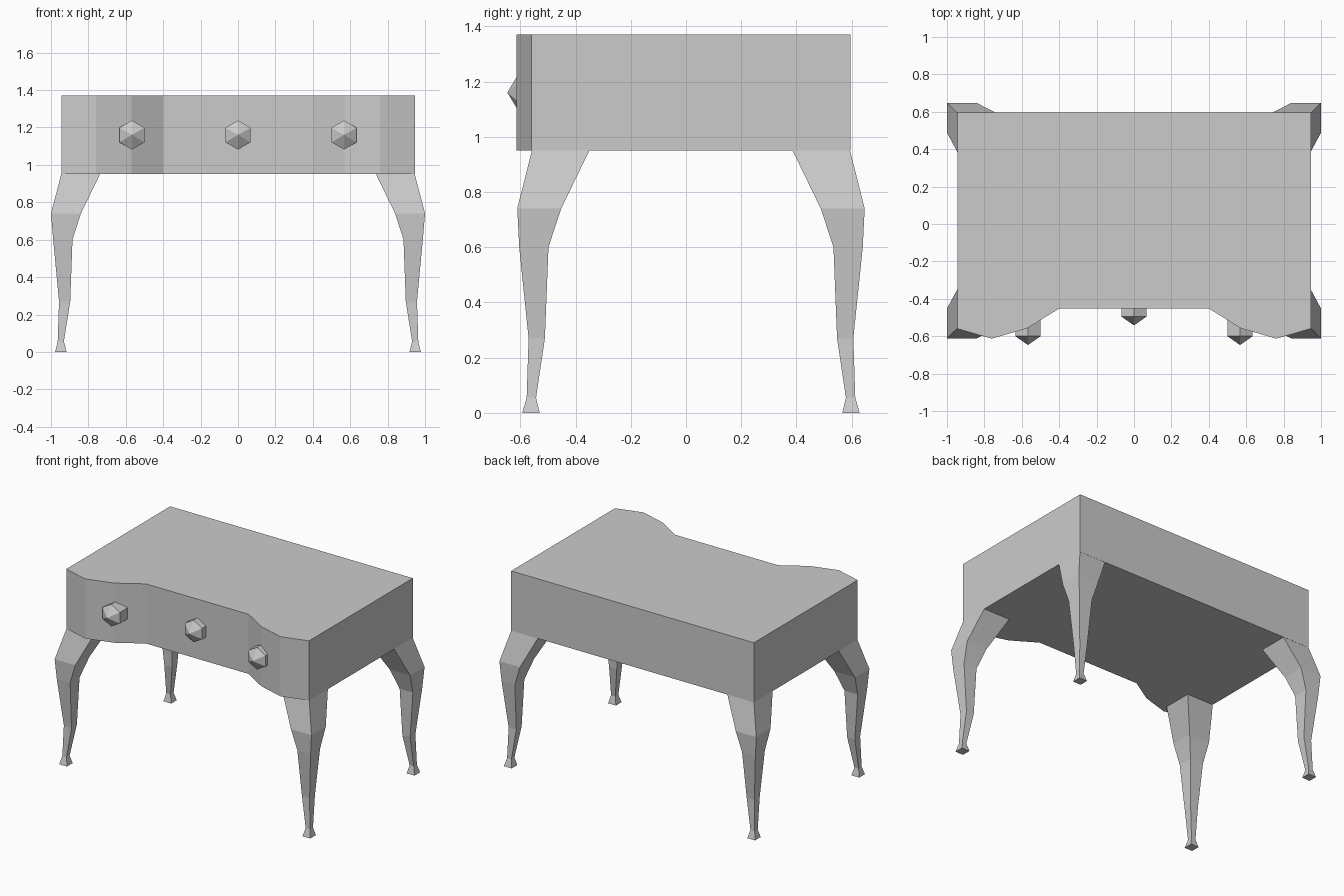
import bpy, bmesh, math

if "Cube" in bpy.data.objects:
    bpy.data.objects.remove(bpy.data.objects["Cube"])

MID_Y = 0.018  # centre line of the legs, front to back


def loft(name, rings, location=(0, 0, 0), tip=None):
    """Skin a stack of equal-sized rings; close with caps or a pointed tip."""
    bm = bmesh.new()
    loops = [[bm.verts.new(p) for p in ring] for ring in rings]
    n = len(loops[0])
    for a, b in zip(loops, loops[1:]):
        for i in range(n):
            j = (i + 1) % n
            bm.faces.new((a[i], a[j], b[j], b[i]))
    bm.faces.new(loops[0])
    if tip:
        t = bm.verts.new(tip)
        for i in range(n):
            bm.faces.new((loops[-1][i], loops[-1][(i + 1) % n], t))
    else:
        bm.faces.new(loops[-1])
    bmesh.ops.recalc_face_normals(bm, faces=bm.faces)
    mesh = bpy.data.meshes.new(name)
    bm.to_mesh(mesh)
    bm.free()
    obj = bpy.data.objects.new(name, mesh)
    obj.location = location
    bpy.context.collection.objects.link(obj)
    return obj


# Drawer case with a recessed serpentine front
half = [(0.945, 0.595), (0.945, -0.56), (0.76, -0.613), (0.57, -0.557), (0.40, -0.452)]
outline = half + [(-x, y) for x, y in reversed(half)]
loft("drawer_case", [[(x, y, z) for x, y in outline] for z in (0.95, 1.37)])

# Curved square legs: height, outer x, inner x, outer y, inner y
sections = [
    (0.00, 0.978, 0.917, 0.593, 0.530),
    (0.055, 0.964, 0.931, 0.577, 0.543),
    (0.27, 0.957, 0.897, 0.570, 0.511),
    (0.60, 0.988, 0.885, 0.604, 0.498),
    (0.74, 1.000, 0.840, 0.611, 0.452),
    (0.95, 0.945, 0.738, 0.558, 0.350),
]
rings = []
for z, xo, xi, yo, yi in sections:
    yo, yi = -yo - MID_Y, -yi - MID_Y
    rings.append([(xo, yo, z), (xo, yi, z), (xi, yi, z), (xi, yo, z)])
legs = loft("legs", rings, (0, MID_Y, 0))
mirror = legs.modifiers.new("Mirror", 'MIRROR')
mirror.use_axis = (True, True, False)
mirror.use_clip = False

# Hexagonal knobs with pointed fronts
hexagon = [(0.078 * math.sin(i * math.pi / 3), 0.078 * math.cos(i * math.pi / 3)) for i in range(6)]
for name, x, y in (("left_knob", -0.567, -0.60), ("middle_knob", 0, -0.495), ("right_knob", 0.567, -0.60)):
    loft(name, [[(u, d, v) for u, v in hexagon] for d in (0.11, 0)], (x, y, 1.16), tip=(0, -0.047, 0))
